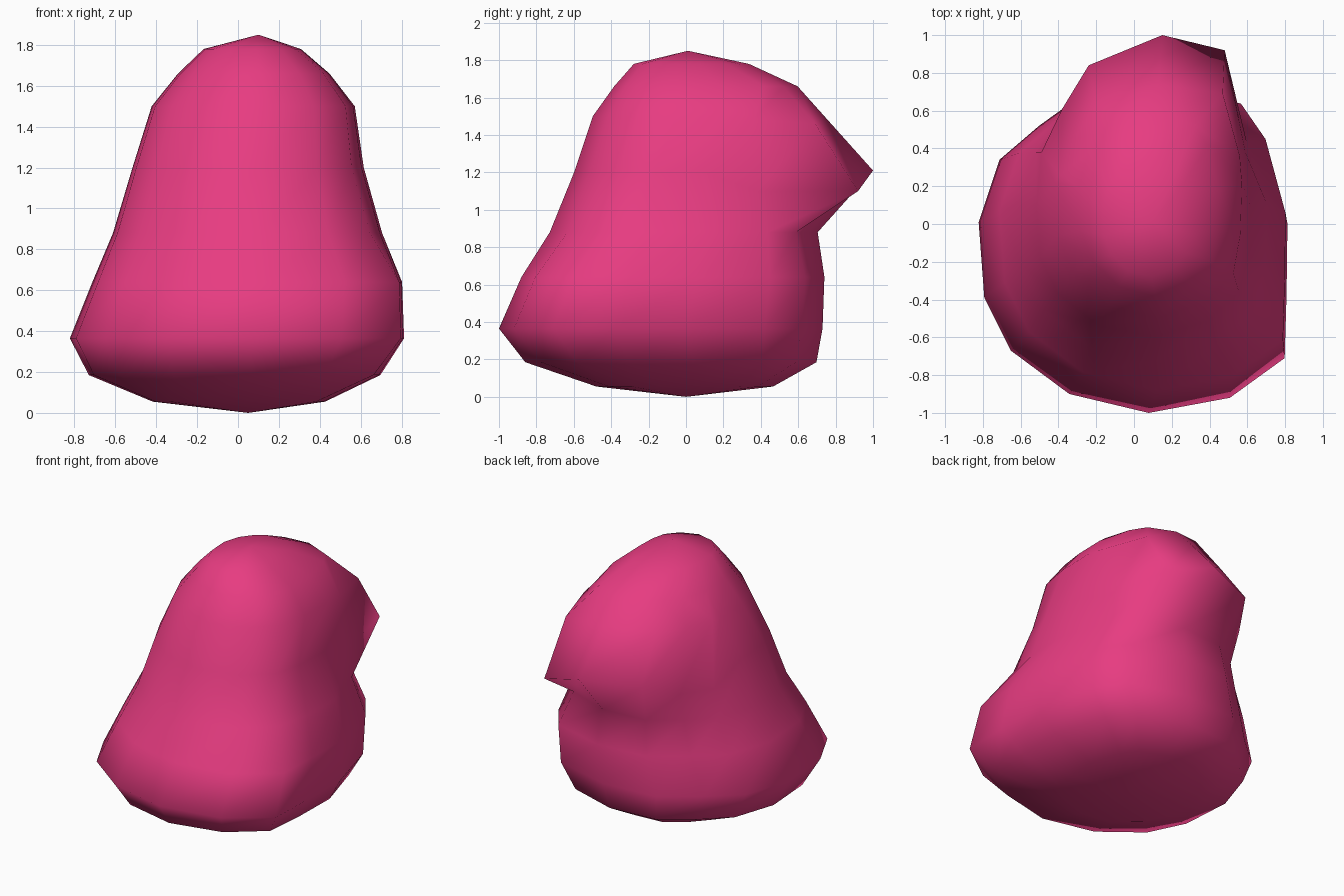
import bpy, bmesh, math

# Widest outline, counter-clockwise from the front
OUTLINE = [(0.08, -1), (0.51, -0.92), (0.80, -0.71), (0.81, -0.38), (0.815, 0),
           (0.70, 0.42), (0.56, 0.62), (0.15, 0.73), (-0.25, 0.70), (-0.50, 0.52),
           (-0.71, 0.34), (-0.82, 0.01), (-0.79, -0.39), (-0.65, -0.67), (-0.34, -0.90)]

# Layers: z, x min, x max, y min, y max, roundness
LAYERS = [(0.055, -0.42, 0.43, -0.48, 0.47, 0.6),
          (0.185, -0.73, 0.70, -0.86, 0.70, 0.2),
          (0.365, -0.82, 0.815, -1.0, 0.73, 0.0),
          (0.64, -0.71, 0.805, -0.88, 0.74, 0.0),
          (0.88, -0.615, 0.71, -0.73, 0.71, 0.5),
          (1.20, -0.52, 0.62, -0.60, 0.60, 0.6),
          (1.50, -0.425, 0.575, -0.50, 0.74, 0.5),
          (1.66, -0.295, 0.45, -0.385, 0.60, 0.4),
          (1.78, -0.17, 0.31, -0.28, 0.34, 0.7)]

# Rear overhang: back points that replace those of two layers
OVERHANG = {
    1.20: [(0.59, 0.38, 1.10), (0.48, 0.92, 1.10), (0.15, 1.0, 1.21),
           (-0.24, 0.84, 1.20), (-0.38, 0.61, 1.10), (-0.49, 0.38, 1.08)],
    1.50: [(0.56, 0.36, 1.48), (0.47, 0.69, 1.46), (0.13, 0.74, 1.50),
           (-0.20, 0.63, 1.50), (-0.32, 0.45, 1.50), (-0.39, 0.26, 1.50)]}


def layer_points(z, x0, x1, y0, y1, roundness):
    pts = []
    for x, y in OUTLINE:
        u, v = x / 0.8175, (y + 0.135) / 0.865
        k = 1 + (1 / math.hypot(u, v) - 1) * roundness
        pts.append(((x0 + x1) / 2 + u * k * (x1 - x0) / 2,
                    (y0 + y1) / 2 + v * k * (y1 - y0) / 2, z))
    if z in OVERHANG:
        pts[5:11] = OVERHANG[z]
    return pts


# Lofted body
bm = bmesh.new()
rings = [[bm.verts.new(p) for p in layer_points(*layer)] for layer in LAYERS]
n = len(OUTLINE)
for low, high in zip(rings, rings[1:]):
    for i in range(n):
        j = (i + 1) % n
        bm.faces.new((low[i], low[j], high[j], high[i]))

# Rounded bottom and top caps
bottom = bm.verts.new((0.05, 0, 0))
top = bm.verts.new((0.10, 0.01, 1.85))
for i in range(n):
    j = (i + 1) % n
    bm.faces.new((bottom, rings[0][j], rings[0][i]))
    bm.faces.new((top, rings[-1][i], rings[-1][j]))
bmesh.ops.recalc_face_normals(bm, faces=bm.faces[:])
for f in bm.faces:
    f.smooth = True

mesh = bpy.data.meshes.new("body")
bm.to_mesh(mesh)
bm.free()
body = bpy.data.objects.new("body", mesh)
bpy.context.collection.objects.link(body)

# Pink surface
pink = bpy.data.materials.new("pink")
pink.diffuse_color = (0.80, 0.045, 0.22, 1)
mesh.materials.append(pink)
